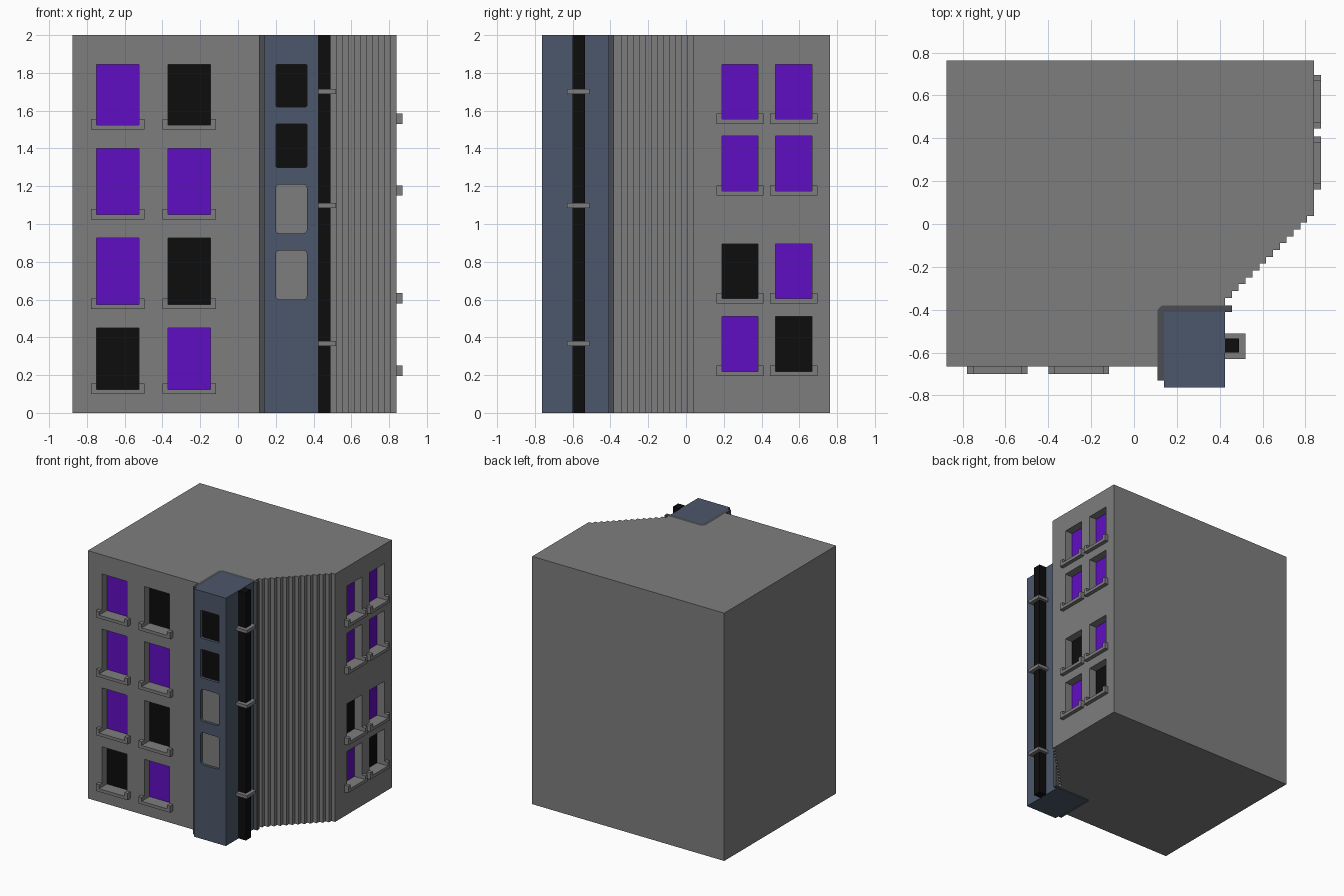
import bpy, bmesh, math
from mathutils import Vector

if "Cube" in bpy.data.objects:
    bpy.data.objects.remove(bpy.data.objects["Cube"])


def material(name, rgb):
    m = bpy.data.materials.new(name)
    m.use_nodes = True
    m.diffuse_color = (*rgb, 1)
    m.node_tree.nodes["Principled BSDF"].inputs["Base Color"].default_value = (*rgb, 1)
    return m


GREY = material("concrete grey", (0.208, 0.208, 0.21))
BLUE = material("slate blue", (0.073, 0.097, 0.145))
DARK = material("dark grey", (0.07, 0.076, 0.084))
BLACK = material("black", (0.004, 0.004, 0.004))
PURPLE = material("purple", (0.117, 0.0045, 0.54))


def finish(bm, name, *mats):
    me = bpy.data.meshes.new(name)
    bm.to_mesh(me)
    bm.free()
    for m in mats:
        me.materials.append(m)
    ob = bpy.data.objects.new(name, me)
    bpy.context.collection.objects.link(ob)
    return ob


def add_box(bm, lo, hi):
    lo, hi = Vector(lo), Vector(hi)
    verts = bmesh.ops.create_cube(bm, size=1)["verts"]
    for v in verts:
        v.co = (lo + hi) / 2 + v.co * (hi - lo)
    return verts


def box(name, lo, hi, mat):
    bm = bmesh.new()
    add_box(bm, lo, hi)
    return finish(bm, name, mat)


def face(bm, pts, mat=0):
    bm.faces.new([bm.verts.new(p) for p in pts]).material_index = mat


def prism(bm, outline, z0, z1, open_sides=()):
    """Extrude a counter-clockwise outline, leaving out the listed sides."""
    face(bm, [(x, y, z1) for x, y in outline])
    face(bm, [(x, y, z0) for x, y in reversed(outline)])
    for i, (x0, y0) in enumerate(outline):
        x1, y1 = outline[(i + 1) % len(outline)]
        if i not in open_sides:
            face(bm, [(x0, y0, z0), (x1, y1, z0), (x1, y1, z1), (x0, y0, z1)])


def window_wall(bm, place, us, zs, panes, depth=0.065):
    """Grid wall: cells with odd column and row become recessed windows."""
    for i in range(len(us) - 1):
        for j in range(len(zs) - 1):
            ring = [(us[i], zs[j]), (us[i + 1], zs[j]),
                    (us[i + 1], zs[j + 1]), (us[i], zs[j + 1])]
            front = [place(u, z, 0) for u, z in ring]
            if i % 2 == 0 or j % 2 == 0:
                face(bm, front)
                continue
            back = [place(u, z, depth) for u, z in ring]
            for k in range(4):
                n = (k + 1) % 4
                face(bm, [front[k], front[n], back[n], back[k]])
            face(bm, back, 2 if panes[j // 2][i // 2] == "P" else 1)


# Main block footprint with a stepped corner
FRONT, BACK, LEFT, RIGHT = -0.665, 0.762, 0.84, -0.875
S = (LEFT - 0.425) / 13
outline = [(RIGHT, FRONT), (0.11, FRONT), (0.11, -0.40), (0.13, -0.38), (0.425, -0.38)]
for i in range(13):
    y = -0.345 + i * S
    outline += [(0.425 + i * S, y), (0.425 + (i + 1) * S, y)]
outline += [(LEFT, BACK), (RIGHT, BACK)]


def on_front(u, z, d):
    return (u, FRONT + d, z)


def on_side(u, z, d):
    return (LEFT - d, u, z)


front_us = [RIGHT, -0.75, -0.525, -0.37, -0.145, 0.11]
front_zs = [0, 0.125, 0.45, 0.575, 0.925, 1.05, 1.40, 1.525, 1.845, 2]
side_us = [outline[-3][1], 0.19, 0.38, 0.475, 0.667, BACK]
side_zs = [0, 0.22, 0.51, 0.605, 0.895, 1.175, 1.465, 1.555, 1.845, 2]

bm = bmesh.new()
prism(bm, outline, 0, 2, open_sides=(0, len(outline) - 3))
window_wall(bm, on_front, front_us, front_zs, ["KP", "PK", "PP", "PK"])
window_wall(bm, on_side, side_us, side_zs, ["PK", "KP", "PP", "PP"])
bmesh.ops.remove_doubles(bm, verts=bm.verts, dist=1e-5)
finish(bm, "building_block", GREY, BLACK, PURPLE)


# Window sills with raised ends
def sills(name, place, us, zs, post):
    bm = bmesh.new()
    for c in (1, 3):
        u0, u1 = us[c], us[c + 1]
        for z in zs[1:-1:2]:
            for a, b, top in ((u0 - 0.029, u0, z + 0.03), (u1, u1 + 0.029, z + 0.03),
                              (u0, u1, z)):
                p, q = place(a, z - 0.025, 0), place(b, top, -post)
                add_box(bm, [min(s) for s in zip(p, q)], [max(s) for s in zip(p, q)])
    finish(bm, name, GREY)


sills("front_sills", on_front, front_us, front_zs, 0.035)
sills("side_sills", on_side, side_us, side_zs, 0.032)

# Dark trim wrapping the tower
bm = bmesh.new()
prism(bm, [(0.14, -0.73), (0.14, -0.41), (0.457, -0.41), (0.457, -0.38),
           (0.13, -0.38), (0.11, -0.40), (0.11, -0.73)], 0, 2)
bmesh.ops.remove_doubles(bm, verts=bm.verts, dist=1e-5)
finish(bm, "tower_trim", DARK)

# Blue tower with rounded recesses
TF = -0.762
tower = box("tower", (0.14, TF, 0), (0.425, -0.41, 2), BLUE)
tower.data.materials.append(BLACK)
tower.data.materials.append(GREY)
bm = bmesh.new()
for z0, z1, r in ((0.6, 0.86, 0.02), (0.95, 1.21, 0.02), (1.3, 1.53, 0.008), (1.62, 1.845, 0.008)):
    vs = add_box(bm, (0.2, TF - 0.05, z0), (0.365, TF + 0.022, z1))
    edges = {e for v in vs for e in v.link_edges
             if abs(e.verts[0].co.y - e.verts[1].co.y) > 0.05}
    bmesh.ops.bevel(bm, geom=list(edges), offset=r, segments=3, profile=0.5, affect="EDGES")
cutter = finish(bm, "recess_cutter", BLUE)
cutter.hide_render = True
mod = tower.modifiers.new("recesses", "BOOLEAN")
mod.operation, mod.object, mod.solver = "DIFFERENCE", cutter, "EXACT"
bpy.context.view_layer.objects.active = tower
bpy.ops.object.modifier_apply(modifier=mod.name)
bpy.data.objects.remove(cutter)
for p in tower.data.polygons:
    recessed = p.normal.y < -0.9 and p.center.y > TF + 0.01
    p.material_index = (1 if p.center.z > 1.25 else 2) if recessed else 0

# Drainpipe and its brackets
box("drainpipe", (0.425, -0.6, 0), (0.49, -0.535, 2), BLACK)
for i, z in enumerate((0.367, 1.097, 1.702)):
    box(f"pipe_bracket_{i + 1}", (0.425, -0.63, z - 0.013), (0.52, -0.51, z + 0.013), GREY)
